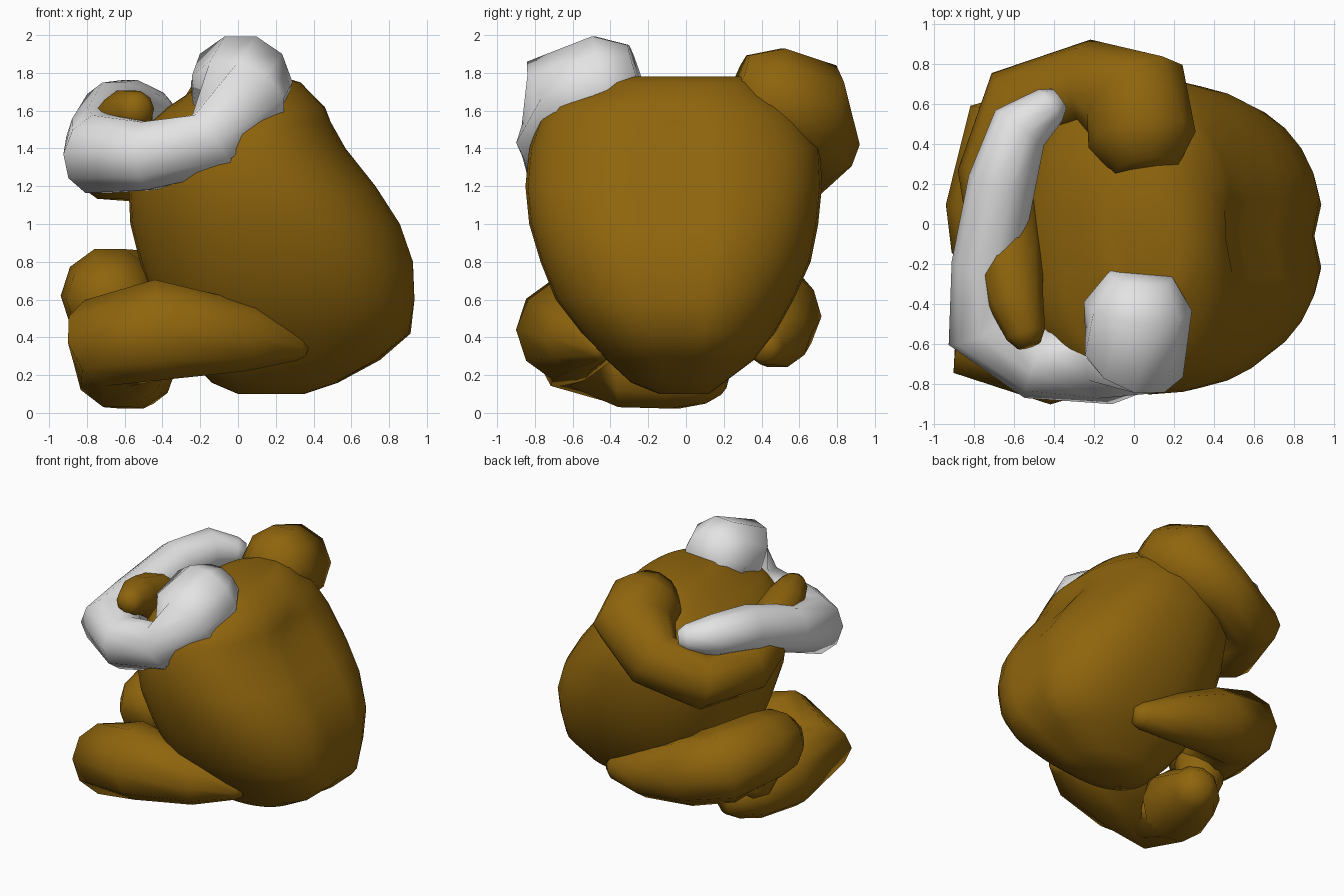
import bpy, bmesh, math
from mathutils import Vector

cube = bpy.data.objects.get("Cube")
if cube:
    bpy.data.objects.remove(cube, do_unlink=True)


def make_material(name, colour):
    mat = bpy.data.materials.new(name)
    mat.use_nodes = True
    mat.diffuse_color = colour
    mat.node_tree.nodes["Principled BSDF"].inputs["Base Color"].default_value = colour
    return mat


brown = make_material("golden brown", (0.275, 0.13, 0.004, 1))
white = make_material("off white", (0.77, 0.77, 0.77, 1))


def loft(name, rings, mat):
    """Skin a closed surface over a list of equal-length point rings."""
    bm = bmesh.new()
    loops = [[bm.verts.new(p) for p in ring] for ring in rings]
    count = len(loops[0])
    for low, high in zip(loops, loops[1:]):
        for i in range(count):
            j = (i + 1) % count
            bm.faces.new((low[i], low[j], high[j], high[i]))
    bm.faces.new(loops[0][::-1])
    bm.faces.new(loops[-1])
    bmesh.ops.recalc_face_normals(bm, faces=bm.faces)
    mesh = bpy.data.meshes.new(name)
    bm.to_mesh(mesh)
    bm.free()
    mesh.materials.append(mat)
    for face in mesh.polygons:
        face.use_smooth = True
    obj = bpy.data.objects.new(name, mesh)
    bpy.context.collection.objects.link(obj)
    return obj


def limb(name, path, mat, sides=10):
    """Tapered tube along (x, y, z, radius) points, with rounded ends."""
    points = [Vector(p[:3]) for p in path]
    radii = [p[3] for p in path]
    steps = [(b - a).normalized() for a, b in zip(points, points[1:])]
    tangents = [steps[0]]
    tangents += [(a + b).normalized() for a, b in zip(steps, steps[1:])]
    tangents.append(steps[-1])
    stations = list(zip(points, radii, tangents))
    first, last = stations[0], stations[-1]
    stations.insert(0, (first[0] - first[2] * first[1] * 0.6, first[1] * 0.6, first[2]))
    stations.append((last[0] + last[2] * last[1] * 0.6, last[1] * 0.6, last[2]))
    rings = []
    for centre, radius, tangent in stations:
        turn = tangent.to_track_quat('Z', 'Y')
        ring = []
        for i in range(sides):
            angle = math.tau * i / sides
            offset = Vector((math.cos(angle), math.sin(angle), 0)) * radius
            ring.append(centre + turn @ offset)
        rings.append(ring)
    return loft(name, rings, mat)


def signed_power(value, power):
    return math.copysign(abs(value) ** power, value)


# Torso: rounded sections given as height, chest, back, right and left limits
sections = [
    (0.10, 0.0, 0.35, -0.14, 0.12),
    (0.16, -0.14, 0.53, -0.29, 0.2),
    (0.28, -0.25, 0.77, -0.42, 0.36),
    (0.42, -0.36, 0.93, -0.55, 0.47),
    (0.6, -0.45, 0.95, -0.69, 0.57),
    (0.8, -0.52, 0.94, -0.77, 0.66),
    (1.0, -0.57, 0.87, -0.83, 0.7),
    (1.2, -0.58, 0.74, -0.85, 0.72),
    (1.4, -0.55, 0.58, -0.83, 0.71),
    (1.54, -0.46, 0.5, -0.78, 0.63),
    (1.62, -0.37, 0.46, -0.72, 0.55),
    (1.68, -0.28, 0.4, -0.56, 0.44),
    (1.75, -0.19, 0.33, -0.45, 0.37),
    (1.78, -0.1, 0.23, -0.37, 0.3),
]
torso_rings = []
for z, x0, x1, y0, y1 in sections:
    ring = []
    for i in range(32):
        angle = math.tau * i / 32
        x = (x0 + x1) / 2 + (x1 - x0) / 2 * signed_power(math.cos(angle), 0.85)
        y = (y0 + y1) / 2 + (y1 - y0) / 2 * signed_power(math.sin(angle), 0.85)
        # Shallow groove down the back
        if math.cos(angle) > 0 and 0.2 < z < 1.6:
            x -= 0.05 * math.exp(-((y + 0.06) / 0.1) ** 2)
        ring.append((x, y, z))
    torso_rings.append(ring)
loft("torso", torso_rings, brown)

# Folded arms, each running shoulder, elbow, hand
limb("white_arm", [
    (0.02, -0.41, 1.75, 0.27),
    (0.0, -0.65, 1.67, 0.27),
    (-0.13, -0.71, 1.43, 0.19),
    (-0.48, -0.69, 1.36, 0.19),
    (-0.73, -0.5, 1.37, 0.22),
    (-0.74, -0.2, 1.46, 0.17),
    (-0.66, 0.2, 1.59, 0.17),
    (-0.57, 0.48, 1.62, 0.15),
    (-0.42, 0.59, 1.6, 0.1),
], white)
limb("brown_arm", [
    (0.04, 0.42, 1.69, 0.27),
    (0.01, 0.62, 1.61, 0.29),
    (-0.22, 0.7, 1.42, 0.22),
    (-0.57, 0.61, 1.31, 0.2),
    (-0.68, 0.25, 1.32, 0.2),
    (-0.63, -0.15, 1.47, 0.18),
    (-0.59, -0.38, 1.58, 0.14),
    (-0.54, -0.55, 1.61, 0.1),
], brown)

# Crossed legs, each running hip, knee, foot
limb("front_leg", [
    (0.31, -0.45, 0.35, 0.08),
    (0.05, -0.56, 0.4, 0.19),
    (-0.42, -0.62, 0.44, 0.28),
    (-0.69, -0.59, 0.37, 0.26),
    (-0.62, -0.28, 0.27, 0.26),
    (-0.55, -0.03, 0.22, 0.21),
    (-0.48, 0.1, 0.2, 0.16),
], brown)
limb("rear_leg", [
    (0.29, 0.42, 0.35, 0.1),
    (0.0, 0.48, 0.41, 0.18),
    (-0.35, 0.47, 0.51, 0.25),
    (-0.61, 0.4, 0.6, 0.28),
    (-0.68, 0.07, 0.62, 0.26),
    (-0.68, -0.14, 0.6, 0.23),
], brown)
limb("rear_foot", [
    (-0.64, -0.05, 0.55, 0.18),
    (-0.58, 0.03, 0.3, 0.16),
], brown)
